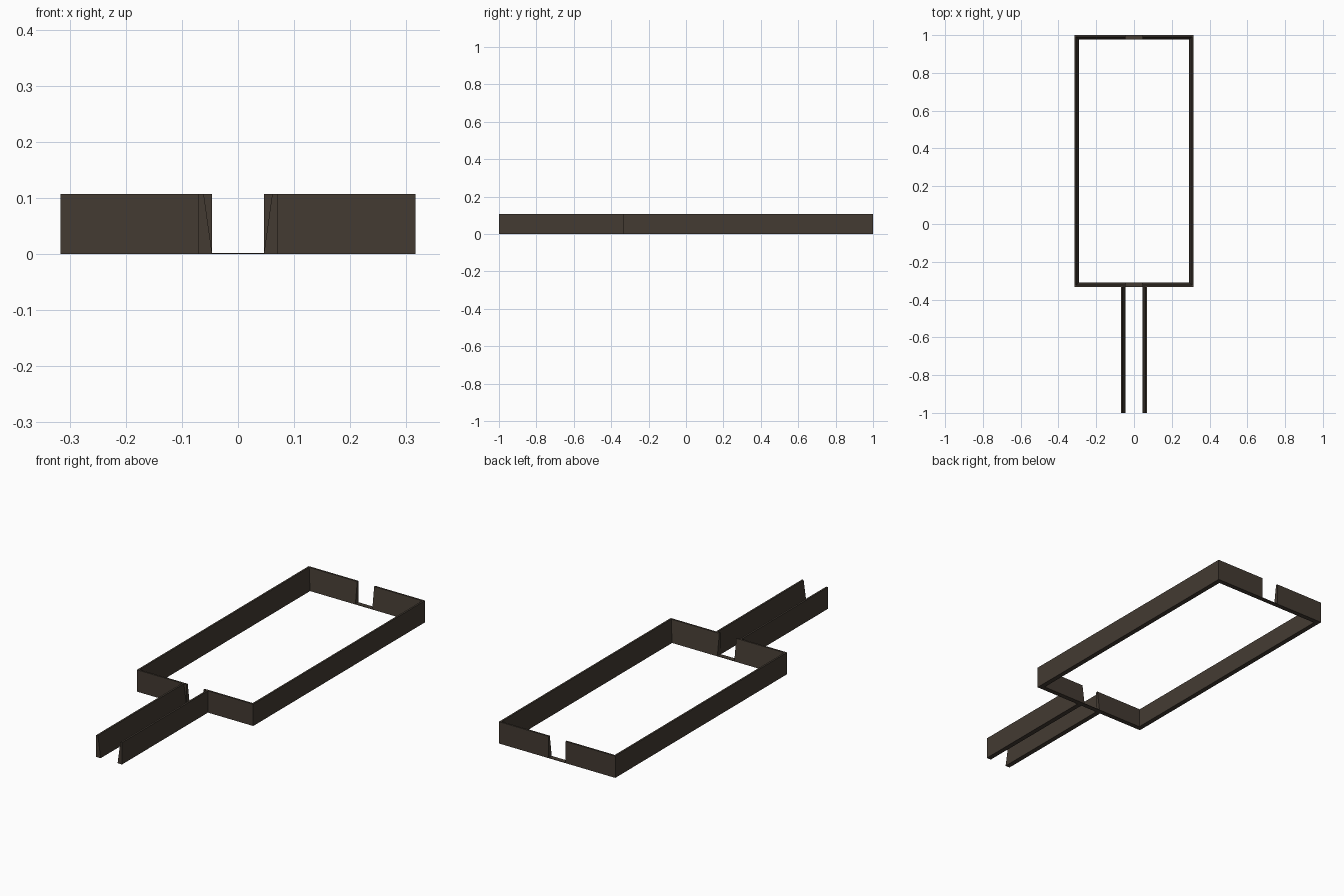
import bpy, bmesh
from mathutils import Vector

if "Cube" in bpy.data.objects:
    bpy.data.objects.remove(bpy.data.objects["Cube"])

H, FOOT, CREST = 0.107, 0.024, 0.009   # wall height, bottom and top thickness
GAP, HALF, FRONT, BACK = 0.046, 0.316, -0.333, 1.0

mat = bpy.data.materials.new("dark brown")
mat.diffuse_color = (0.056, 0.043, 0.032, 1)
mat.use_nodes = True
mat.node_tree.nodes["Principled BSDF"].inputs["Base Color"].default_value = mat.diffuse_color


def finish(bm, name, mirror=True):
    bmesh.ops.recalc_face_normals(bm, faces=bm.faces)
    me = bpy.data.meshes.new(name)
    bm.to_mesh(me)
    bm.free()
    me.materials.append(mat)
    ob = bpy.data.objects.new(name, me)
    bpy.context.collection.objects.link(ob)
    if mirror:
        ob.modifiers.new("mirror", 'MIRROR')
    return ob


def wall(name, path):
    """Sweep the tapered wall section along (x, y, inward_x, inward_y) points."""
    bm = bmesh.new()
    rings = []
    for x, y, ix, iy in path:
        p, n = Vector((x, y, 0)), Vector((ix, iy, 0))
        up = Vector((0, 0, H))
        rings.append([bm.verts.new(c) for c in
                      (p, p + n * FOOT, p + n * CREST + up, p + up)])
    for a, b in zip(rings, rings[1:]):
        for i in range(4):
            j = (i + 1) % 4
            bm.faces.new((a[i], a[j], b[j], b[i]))
    bm.faces.new(rings[0])
    bm.faces.new(rings[-1])
    return finish(bm, name)


# room walls with mitred corners and a door gap at each end
wall("room_wall", [(GAP, BACK, 0, -1), (HALF, BACK, -1, -1),
                   (HALF, FRONT, -1, 1), (GAP, FRONT, 0, 1)])

# corridor walls leading to the front door
wall("corridor_wall", [(0.07, -1, -1, 0), (0.07, FRONT, -1, 0)])

# thin thresholds across the door gaps
for name, y in (("back_threshold", BACK - FOOT / 2),
                ("front_threshold", FRONT + FOOT / 2)):
    bm = bmesh.new()
    bmesh.ops.create_cube(bm, size=1)
    bmesh.ops.scale(bm, vec=(2 * GAP, FOOT, 0.002), verts=bm.verts)
    bmesh.ops.translate(bm, vec=(0, y, 0.001), verts=bm.verts)
    finish(bm, name, mirror=False)
